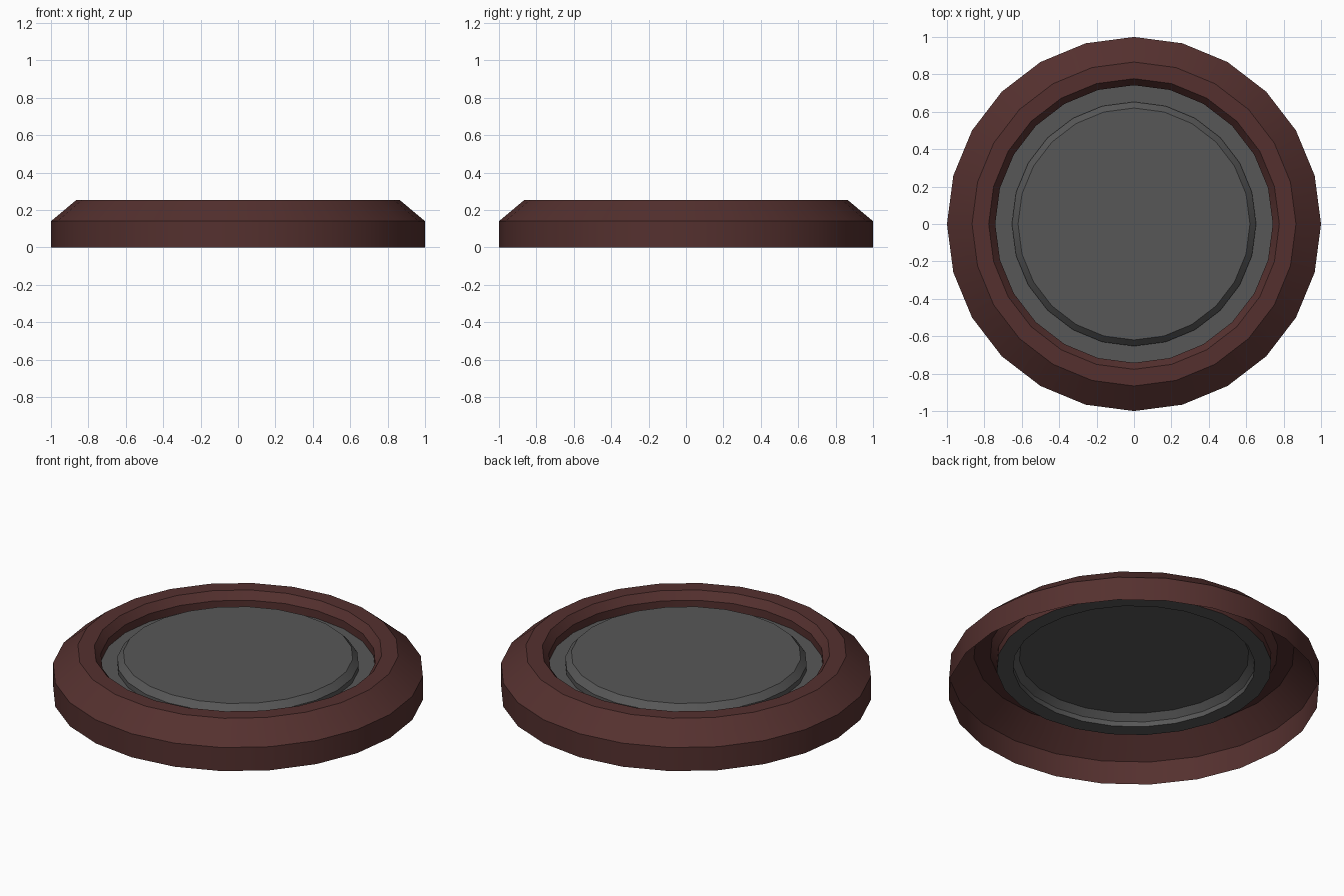
import bpy, bmesh, math

if "Cube" in bpy.data.objects:
    bpy.data.objects.remove(bpy.data.objects["Cube"])

SEGMENTS = 24


def lathe(name, profile, color=None, cap=False):
    """Spin an open (radius, z) profile into a thin shell; optionally cap the last ring."""
    bm = bmesh.new()
    rings = []
    for r, z in profile:
        rings.append([bm.verts.new((r * math.cos(2 * math.pi * i / SEGMENTS),
                                    r * math.sin(2 * math.pi * i / SEGMENTS), z))
                      for i in range(SEGMENTS)])
    for a, b in zip(rings, rings[1:]):
        for i in range(SEGMENTS):
            j = (i + 1) % SEGMENTS
            bm.faces.new((a[i], a[j], b[j], b[i]))
    if cap:
        bm.faces.new(rings[-1])
    mesh = bpy.data.meshes.new(name)
    bm.to_mesh(mesh)
    bm.free()
    obj = bpy.data.objects.new(name, mesh)
    bpy.context.collection.objects.link(obj)
    if color:
        mat = bpy.data.materials.new(name + "_material")
        mat.diffuse_color = color
        mat.use_nodes = True
        mat.node_tree.nodes["Principled BSDF"].inputs["Base Color"].default_value = mat.diffuse_color
        mesh.materials.append(mat)
    bpy.ops.object.select_all(action='DESELECT')
    obj.select_set(True)
    bpy.context.view_layer.objects.active = obj
    bpy.ops.object.shade_smooth_by_angle(angle=math.radians(25))
    return obj


# Outer rim: wall, bevel, flat top, inner bevel, inner wall (open underneath)
lathe("outer_rim",
      [(1.0, 0.0), (1.0, 0.14), (0.866, 0.252), (0.777, 0.252),
       (0.742, 0.207), (0.742, 0.16)],
      color=(0.09, 0.03, 0.028, 1.0))

# Centre plate: flat flange, short step, bevel and raised disc
lathe("center_plate",
      [(0.742, 0.16), (0.653, 0.16), (0.653, 0.19), (0.62, 0.226)],
      color=(0.095, 0.095, 0.095, 1.0), cap=True)
